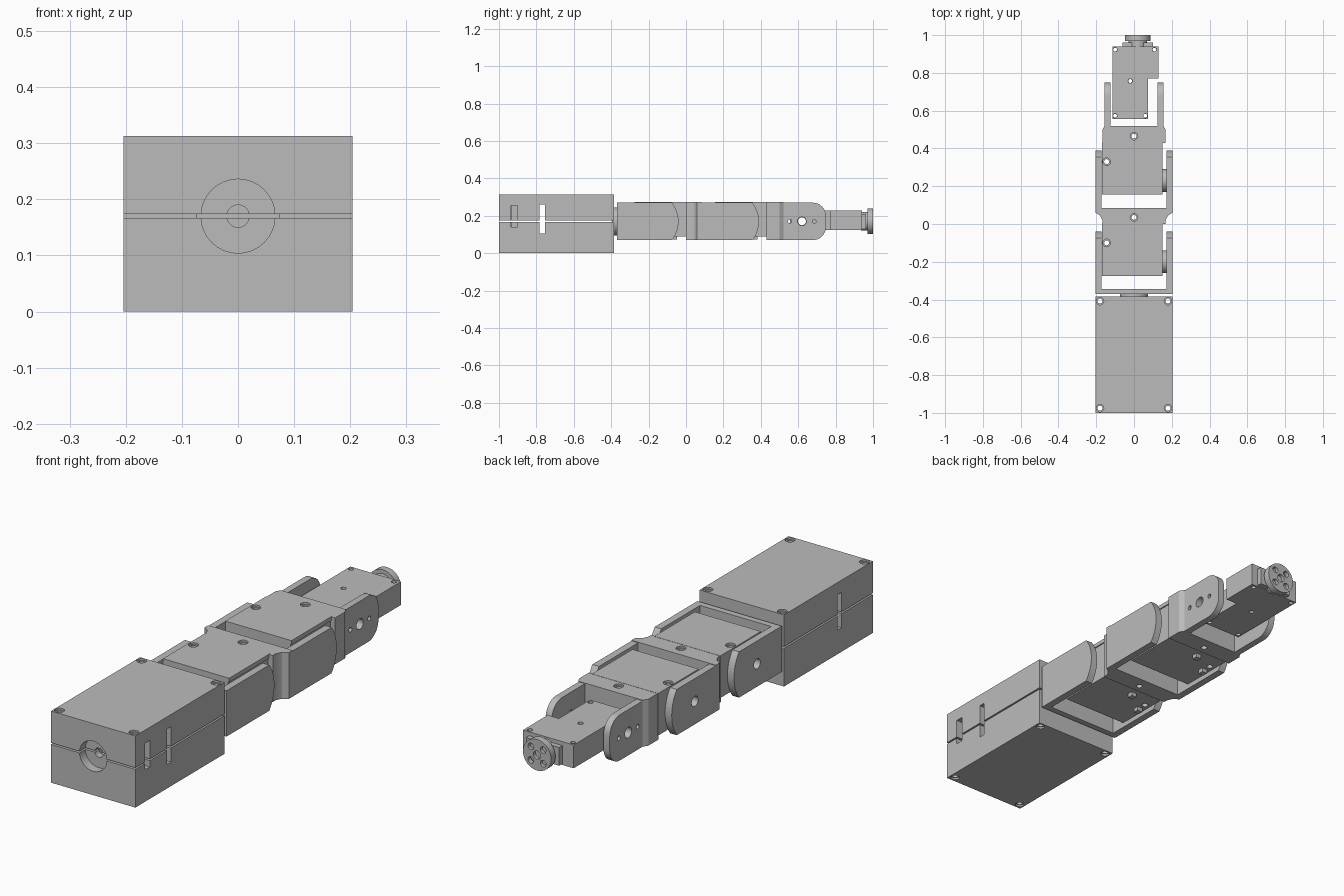
import bpy, bmesh, math
from mathutils import Matrix, Vector

if "Cube" in bpy.data.objects:
    bpy.data.objects.remove(bpy.data.objects["Cube"], do_unlink=True)

grey = bpy.data.materials.new("plain grey")
grey.use_nodes = True
grey.diffuse_color = (0.5, 0.5, 0.5, 1)
grey.node_tree.nodes["Principled BSDF"].inputs["Base Color"].default_value = (0.5, 0.5, 0.5, 1)

MID = 0.17          # height of the joint axis
LOW, HIGH = 0.07, 0.27


def finish(name, bm):
    bmesh.ops.recalc_face_normals(bm, faces=bm.faces)
    mesh = bpy.data.meshes.new(name)
    bm.to_mesh(mesh)
    bm.free()
    mesh.materials.append(grey)
    obj = bpy.data.objects.new(name, mesh)
    bpy.context.collection.objects.link(obj)
    return obj


def prism(name, points, axis, lo, hi):
    """Extrude an outline: (y, z) points along X, or (x, y) points along Z."""
    bm = bmesh.new()
    place = (lambda a, b: (lo, a, b)) if axis == "X" else (lambda a, b: (a, b, lo))
    face = bm.faces.new([bm.verts.new(place(a, b)) for a, b in points])
    out = bmesh.ops.extrude_face_region(bm, geom=[face])
    shift = Vector((hi - lo, 0, 0)) if axis == "X" else Vector((0, 0, hi - lo))
    verts = [v for v in out["geom"] if isinstance(v, bmesh.types.BMVert)]
    bmesh.ops.translate(bm, verts=verts, vec=shift)
    return finish(name, bm)


def box(name, x, y, z):
    return prism(name, [(x[0], y[0]), (x[1], y[0]), (x[1], y[1]), (x[0], y[1])], "Z", *z)


def cyl(name, axis, centre, r, length, r2=None):
    bm = bmesh.new()
    bmesh.ops.create_cone(bm, cap_ends=True, segments=32, radius1=r,
                          radius2=r if r2 is None else r2, depth=length)
    turn = {"X": Matrix.Rotation(math.pi / 2, 4, "Y"),
            "Y": Matrix.Rotation(math.pi / 2, 4, "X"), "Z": Matrix()}[axis]
    bm.transform(Matrix.Translation(centre) @ turn)
    return finish(name, bm)


def cut(obj, *cutters):
    """Carve the cutters out and remove them."""
    for c in cutters:
        mod = obj.modifiers.new("cut", "BOOLEAN")
        mod.operation, mod.solver, mod.object = "DIFFERENCE", "EXACT", c
    graph = bpy.context.evaluated_depsgraph_get()
    obj_mesh = bpy.data.meshes.new_from_object(obj.evaluated_get(graph))
    obj.modifiers.clear()
    obj.data = obj_mesh
    for c in cutters:
        bpy.data.objects.remove(c, do_unlink=True)
    return obj


def drill(axis, centre, r):
    return cyl("drill", axis, centre, r, 1)


def screw_hole(x, y, top):
    """Through hole with a wide seat at the top."""
    return [drill("Z", (x, y, MID), 0.013), cyl("seat", "Z", (x, y, top), 0.02, 0.016)]


def slot(x, y, z):
    return box("slot", x, y, z)


# Hollow base box in two halves
base = box("base_box", (-0.204, 0.204), (-1, -0.385), (0, 0.313))
cuts = [box("cavity", (-0.16, 0.16), (-0.93, -0.43), (0.03, 0.283)),
        box("seam", (-0.3, 0.3), (-1.1, -0.3), (0.167, 0.174)),
        cyl("recess", "Y", (0, -1, MID), 0.066, 0.08),
        cyl("wire_hole", "Y", (0, -0.95, MID), 0.02, 0.2),
        slot((-0.3, 0.3), (-0.782, -0.755), (0.105, 0.26)),
        slot((0.1, 0.3), (-0.935, -0.9), (0.14, 0.255))]
for sx in (-0.18, 0.18):
    for y in (-0.975, -0.408):
        cuts += screw_hole(sx, y, 0.313)
        cuts.append(cyl("seat", "Z", (sx, y, 0), 0.018, 0.016))
cut(base, *cuts)
cyl("base_turntable", "Y", (0, -0.38, MID), 0.075, 0.03)


def round_arm(yc):
    """Side outline with a broad arc about the joint axis."""
    lim = math.asin(0.1 / 0.16)
    arc = [lim * (2 * i / 16 - 1) for i in range(17)]
    return [(yc - 0.17, HIGH), (yc - 0.17, LOW)] + [
        (yc + 0.16 * math.cos(a), MID + 0.16 * math.sin(a)) for a in arc]


def corner_arm(y0, y1, r):
    """Side outline with two rounded corners."""
    pts = [(y0, HIGH), (y0, LOW)]
    for zc, start in ((LOW + r, -90), (HIGH - r, 0)):
        for i in range(9):
            a = math.radians(start + 90 * i / 8)
            pts.append((y1 - r + r * math.cos(a), zc + r * math.sin(a)))
    return pts


def joint(tag, yc):
    """Fork arms around one large actuator."""
    right = prism(tag + "_fork_horn_arm", round_arm(yc), "X", 0.172, 0.204)
    cut(right, drill("X", (0, yc, MID), 0.035),
        *[drill("X", (0, yc + a, MID + b), 0.009) for a in (-0.045, 0.045) for b in (-0.045, 0.045)])
    left = prism(tag + "_fork_plain_arm", round_arm(yc), "X", -0.204, -0.172)
    cut(left, drill("X", (0, yc, MID), 0.022))
    horn = cyl(tag + "_horn", "X", (0.165, yc, MID), 0.06, 0.05)
    cut(horn, drill("X", (0, yc, MID), 0.021))
    # Actuator body and its lid
    body = box(tag + "_actuator", (-0.17, 0.145), (yc - 0.075, yc + 0.205), (0.09, 0.257))
    lid = box(tag + "_lid", (-0.17, 0.15), (yc - 0.075, yc + 0.205), (0.256, 0.274))
    cut(body, drill("X", (0, yc, MID), 0.021), drill("Z", (-0.145, yc + 0.1, MID), 0.013))
    cut(lid, *screw_hole(-0.145, yc + 0.1, 0.274))
    # Small lugs under the actuator
    for x, y in ((-0.04, 0.14), (-0.14, 0.06)):
        box(tag + "_lug", (x - 0.013, x + 0.013), (yc + y - 0.013, yc + y + 0.013), (0.072, 0.095))


joint("lower", -0.2)
joint("upper", 0.23)

# Fork bases: plain first, flared second, narrowed third
box("lower_fork_base", (-0.204, 0.204), (-0.37, -0.343), (LOW, HIGH))


def mirrored(half):
    return half + [(-x, y) for x, y in reversed(half)]


flare = prism("upper_fork_base", mirrored(
    [(0.168, 0), (0.168, 0.02), (0.18, 0.045), (0.204, 0.06), (0.204, 0.085)]), "Z", LOW, HIGH + 0.003)
cut(flare, *screw_hole(0, 0.035, HIGH + 0.003))
neck = prism("wrist_fork_base", mirrored(
    [(0.168, 0.43), (0.168, 0.5), (0.155, 0.52)]), "Z", LOW, HIGH + 0.003)
cut(neck, *screw_hole(0, 0.465, HIGH + 0.003))

# Wrist fork arms
for side, x in (("left", 0.125), ("right", -0.155)):
    arm = prism(side + "_wrist_arm", corner_arm(0.505, 0.748, 0.07), "X", x, x + 0.03)
    cut(arm, drill("X", (0, 0.62, MID), 0.023),
        *[drill("X", (0, 0.62 + d, MID), 0.01) for d in (-0.065, 0.065)])

# Wrist actuator with an offset shoulder, and its lid
outline = [(-0.115, 0.555), (0.075, 0.555), (0.075, 0.77), (0.13, 0.77), (0.13, 0.94), (-0.115, 0.94)]
wrist = prism("wrist_actuator", outline, "Z", 0.125, 0.212)
lid = prism("wrist_lid", outline, "Z", 0.211, 0.227)
holes = [(-0.1, 0.923), (0.108, 0.923), (-0.1, 0.573), (0.06, 0.573), (-0.02, 0.757)]
cut(wrist, drill("X", (0, 0.62, MID), 0.021), *[drill("Z", (x, y, 0), 0.01) for x, y in holes])
cut(lid, *[drill("Z", (x, y, 0), 0.011) for x, y in holes])

# Tool flange with a ring of holes
box("flange_mount", (-0.06, 0.1), (0.935, 0.962), (0.13, 0.21))
cyl("flange_neck", "Y", (0.02, 0.96, MID), 0.05, 0.05)
flange = cyl("tool_flange", "Y", (0.02, 0.985, MID), 0.068, 0.03)
rim = [cyl("bolt", "Y", (0.02 + 0.042 * math.cos(a), 1, MID + 0.042 * math.sin(a)), 0.014, 0.04)
       for a in [math.pi * (0.25 + i / 2) for i in range(4)]]
cut(flange, cyl("bore", "Y", (0.02, 1, MID), 0.018, 0.04), *rim)

# Smooth round surfaces, keep edges crisp
bpy.context.view_layer.update()
bpy.ops.object.select_all(action="DESELECT")
for obj in bpy.context.collection.objects:
    if obj.type == "MESH":
        obj.select_set(True)
        bpy.context.view_layer.objects.active = obj
bpy.ops.object.shade_smooth_by_angle(angle=math.radians(30))
